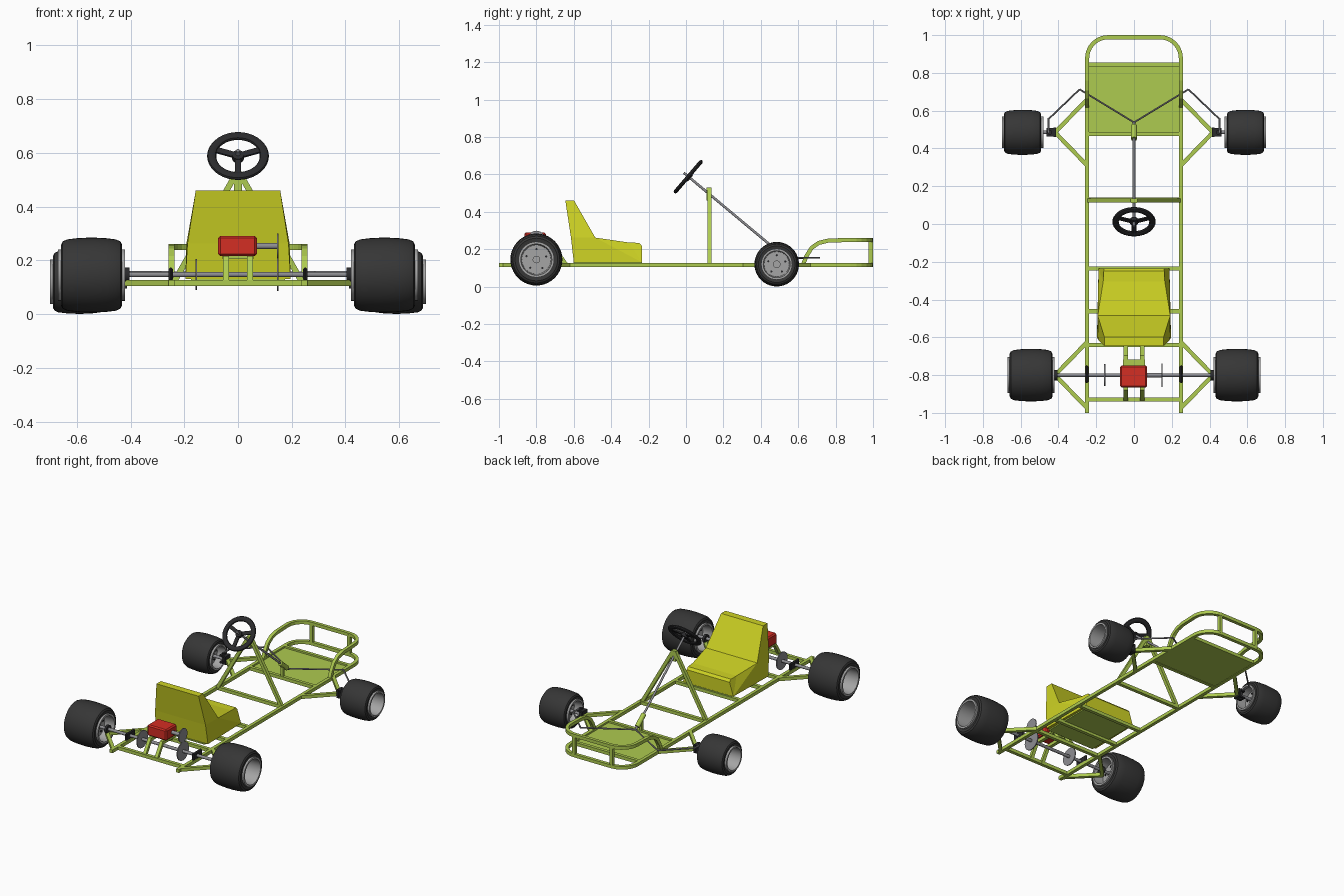
import bpy, bmesh, math
from mathutils import Vector, Matrix

if "Cube" in bpy.data.objects:
    bpy.data.objects.remove(bpy.data.objects["Cube"])


def material(name, r, g, b):
    m = bpy.data.materials.new(name)
    m.diffuse_color = [((c / 255 + 0.055) / 1.055) ** 2.4 for c in (r, g, b)] + [1]
    m.use_nodes = True
    m.node_tree.nodes["Principled BSDF"].inputs["Base Color"].default_value = m.diffuse_color
    return m


GREEN = material("frame green", 174, 203, 80)
YELLOW = material("seat yellow", 206, 211, 36)
RED = material("engine red", 212, 46, 36)
TYRE = material("tyre black", 54, 54, 54)
RIM = material("rim grey", 165, 165, 165)
STEEL = material("steel grey", 142, 142, 146)
BLACK = material("fitting black", 42, 42, 44)


def finish(name, bm, mat, smooth=False):
    bmesh.ops.recalc_face_normals(bm, faces=bm.faces)
    me = bpy.data.meshes.new(name)
    bm.to_mesh(me)
    bm.free()
    me.materials.append(mat)
    ob = bpy.data.objects.new(name, me)
    bpy.context.collection.objects.link(ob)
    if smooth:
        bpy.ops.object.select_all(action='DESELECT')
        ob.select_set(True)
        bpy.context.view_layer.objects.active = ob
        bpy.ops.object.shade_smooth_by_angle(angle=math.radians(35))
    return ob


def sweep(name, pts, r, mat=GREEN, n=4):
    """Tube along a path; n=4 gives a square section of half width r."""
    pts = [Vector(p) for p in pts]
    bm, rings = bmesh.new(), []
    rad = r * math.sqrt(2) if n == 4 else r
    for i, p in enumerate(pts):
        t = (pts[min(i + 1, len(pts) - 1)] - pts[max(i - 1, 0)]).normalized()
        ref = Vector((0, 1, 0)) if abs(t.z) > 0.98 else Vector((0, 0, 1))
        u = t.cross(ref).normalized()
        v = u.cross(t)
        ang = [(k + 0.5) * math.tau / n for k in range(n)]
        rings.append([bm.verts.new(p + rad * (math.cos(a) * u + math.sin(a) * v)) for a in ang])
    for a, b in zip(rings, rings[1:]):
        for k in range(n):
            bm.faces.new((a[k], a[(k + 1) % n], b[(k + 1) % n], b[k]))
    bm.faces.new(rings[0])
    bm.faces.new(rings[-1])
    return finish(name, bm, mat, n > 4)


def box(name, c, size, mat, bevel=0, rot=None):
    bm = bmesh.new()
    bmesh.ops.create_cube(bm, size=1)
    bmesh.ops.scale(bm, vec=size, verts=bm.verts)
    if bevel:
        bmesh.ops.bevel(bm, geom=bm.edges[:], offset=bevel, segments=1, affect='EDGES')
    if rot:
        bm.transform(rot)
    bmesh.ops.translate(bm, vec=c, verts=bm.verts)
    return finish(name, bm, mat)


def lathe(name, profile, c, s, mat, n=36, closed=False):
    """Spin (radius, axial) points about the x axis; s sets the outward side."""
    bm, rows = bmesh.new(), []
    for r, a in profile:
        x = c[0] + s * a
        if r == 0:
            rows.append([bm.verts.new((x, c[1], c[2]))] * n)
        else:
            rows.append([bm.verts.new((x, c[1] + r * math.cos(k * math.tau / n),
                                       c[2] + r * math.sin(k * math.tau / n))) for k in range(n)])
    pairs = list(zip(rows, rows[1:])) + ([(rows[-1], rows[0])] if closed else [])
    for a, b in pairs:
        for k in range(n):
            q = list(dict.fromkeys((a[k], a[(k + 1) % n], b[(k + 1) % n], b[k])))
            bm.faces.new(q)
    return finish(name, bm, mat, True)


def disc(name, x, y, z, r, half, mat, n=28):
    return lathe(name, [(0, -half), (r, -half), (r, half), (0, half)], (x, y, z), 1, mat, n)


T, Z, X = 0.011, 0.116, 0.248     # tube half width, rail height, rail offset

# Front corner arc shared by both loops
arc = [(0.138 + 0.11 * math.cos(a), 0.879 + 0.11 * math.sin(a))
       for a in [i * math.pi / 12 for i in range(7)]]
loop = arc + [(-x, y) for x, y in reversed(arc)]
sweep("main_frame", [(X, -1, Z)] + [(x, y, Z) for x, y in loop] + [(-X, -1, Z)], T)
rise = [(0.625, Z), (0.645, 0.165), (0.672, 0.208), (0.71, 0.234), (0.76, 0.246)]
sweep("front_bumper", [(X, y, z) for y, z in rise] + [(x, y, 0.25) for x, y in loop]
      + [(-X, y, z) for y, z in reversed(rise)], T)

# Cross members
for i, y in enumerate((0.845, 0.476, 0.13, -0.235, -0.462, -0.64, -0.93)):
    sweep(f"cross_bar_{i}", [(-X, y, Z), (X, y, Z)], T)

# Floor and seat plates
box("floor_panel", (0, 0.66, 0.112), (0.49, 0.37, 0.008), GREEN)
box("seat_plate", (0, -0.42, 0.126), (0.35, 0.37, 0.008), GREEN)

for s, side in ((-1, "left"), (1, "right")):
    # Outriggers that carry the wheels
    for part, yc in (("front", 0.485), ("rear", -0.8)):
        for e in (-1, 1):
            sweep(f"{part}_outrigger_{side}", [(s * X, yc + e * 0.175, Z), (s * 0.418, yc, Z)], T)
    # Bumper posts, steering support and engine mount legs
    sweep(f"bumper_post_{side}", [(s * 0.14, 0.988, Z), (s * 0.14, 0.988, 0.25)], T)
    sweep(f"steering_support_{side}", [(s * 0.24, 0.125, Z), (s * 0.008, 0.125, 0.52)], T)
    sweep(f"engine_mount_{side}", [(s * 0.044, -0.64, Z), (s * 0.044, -0.70, 0.205),
                                   (s * 0.044, -0.875, 0.205), (s * 0.044, -0.93, Z)], T)

    # Wheels: (name, x, y, z, tyre radius, half width, rim radius)
    for part, x, y, z, R, h, q in (("front", 0.59, 0.485, 0.12, 0.119, 0.098, 0.08),
                                   ("rear", 0.545, -0.8, 0.145, 0.139, 0.113, 0.092)):
        c = (s * x, y, z)
        half = [(q, h * 0.97), (R * 0.82, h), (R * 0.9, h * 0.95), (R * 0.955, h * 0.8),
                (R * 0.985, h * 0.5), (R, h * 0.15)]
        lathe(f"{part}_tyre_{side}", half + [(r, -a) for r, a in reversed(half)], c, s, TYRE, 40, True)
        o = h + 0.012
        lathe(f"{part}_rim_{side}",
              [(0, -0.5 * h), (q * 0.84, -0.5 * h), (q * 0.9, -o), (q * 1.04, -o), (q * 1.04, -h),
               (q * 0.96, -h * 0.9), (q * 0.96, h * 0.9), (q * 1.04, h), (q * 1.04, o),
               (q * 0.9, o), (q * 0.84, -0.4 * h), (0, -0.4 * h)], c, s, RIM)
        disc(f"{part}_hub_{side}", s * (x - 0.45 * h), y, z, 0.02, 0.018, RIM, 20)
        for k in range(5):
            a = k * math.tau / 5 + 0.3
            disc(f"{part}_wheel_bolt_{side}", s * (x - 0.45 * h), y + 0.6 * q * math.cos(a),
                 z + 0.6 * q * math.sin(a), 0.006, 0.012, BLACK, 8)

    # Steering knuckle, stub axle and linkage
    sweep(f"kingpin_{side}", [(s * 0.446, 0.485, 0.09), (s * 0.446, 0.485, 0.16)], 0.012, BLACK, 12)
    for z in (0.1, 0.146):
        box(f"knuckle_plate_{side}", (s * 0.438, 0.485, z), (0.05, 0.045, 0.01), BLACK)
    box(f"knuckle_back_{side}", (s * 0.42, 0.485, 0.123), (0.012, 0.05, 0.055), BLACK)
    sweep(f"stub_axle_{side}", [(s * 0.44, 0.485, 0.12), (s * 0.56, 0.485, 0.12)], 0.01, STEEL, 12)
    sweep(f"steering_arm_{side}", [(s * 0.453, 0.485, 0.155), (s * 0.453, 0.56, 0.155)], 0.006, STEEL, 8)
    sweep(f"tie_rod_outer_{side}", [(s * 0.453, 0.555, 0.155), (s * 0.288, 0.713, 0.155)], 0.005, STEEL, 8)
    sweep(f"tie_rod_inner_{side}", [(s * 0.288, 0.713, 0.155), (0, 0.538, 0.152)], 0.005, STEEL, 8)

    # Axle bearings
    box(f"axle_bearing_{side}", (s * 0.25, -0.795, 0.148), (0.016, 0.095, 0.05), BLACK, 0.006)
    disc(f"outer_bearing_{side}", s * 0.412, -0.8, 0.145, 0.028, 0.008, BLACK, 20)

# Rear axle, brake disc, sprockets and engine
sweep("rear_axle", [(-0.5, -0.8, 0.147), (0.5, -0.8, 0.147)], 0.01, STEEL, 16)
disc("brake_disc", -0.155, -0.8, 0.147, 0.058, 0.003, STEEL)
disc("axle_sprocket", 0.148, -0.8, 0.147, 0.062, 0.003, STEEL)
disc("engine_sprocket", 0.148, -0.8, 0.253, 0.046, 0.003, STEEL)
sweep("engine_shaft", [(0.06, -0.8, 0.253), (0.15, -0.8, 0.253)], 0.012, STEEL, 16)
box("engine", (-0.002, -0.807, 0.253), (0.144, 0.115, 0.074), RED, 0.008)
box("engine_plate", (0, -0.737, 0.21), (0.115, 0.04, 0.012), GREEN)

# Steering column, sleeve and support cap
wheel_c = Vector((0, 0.012, 0.588))
axis = Vector((0, -0.76, 0.65)).normalized()
sweep("steering_column", [(0, -0.012, 0.609), (0, 0.54, 0.148)], 0.007, STEEL, 12)
sweep("column_sleeve", [(0, 0.45, 0.223), (0, 0.52, 0.164)], 0.016, GREEN, 12)
sweep("sleeve_post", [(0, 0.476, Z), (0, 0.476, 0.2)], 0.009)
box("support_cap", (0, 0.123, 0.495), (0.03, 0.026, 0.07), GREEN)

# Steering wheel: flattened ring, hub and three spokes
tilt = axis.to_track_quat('Z', 'Y').to_matrix().to_4x4()
bm = bmesh.new()
N, K = 36, 10
g = [[bm.verts.new(((0.098 + 0.017 * math.cos(b)) * math.cos(a), (0.098 + 0.017 * math.cos(b)) * math.sin(a),
                    0.011 * math.sin(b))) for b in [j * math.tau / K for j in range(K)]]
     for a in [i * math.tau / N for i in range(N)]]
for i in range(N):
    for j in range(K):
        bm.faces.new((g[i][j], g[(i + 1) % N][j], g[(i + 1) % N][(j + 1) % K], g[i][(j + 1) % K]))
bm.transform(Matrix.Translation(wheel_c) @ tilt)
finish("steering_wheel_rim", bm, BLACK, True)
sweep("steering_wheel_hub", [wheel_c - axis * 0.015, wheel_c + axis * 0.008], 0.022, BLACK, 16)
up = Vector((0, 0.65, 0.76)).normalized()
for k, deg in enumerate((20, 160, 270)):
    a = math.radians(deg)
    d = Vector((math.cos(a), 0, 0)) + up * math.sin(a)
    m = Matrix((d, axis.cross(d), axis)).transposed().to_4x4()
    box(f"steering_wheel_spoke_{k}", wheel_c + d * 0.05, (0.09, 0.024, 0.008), BLACK, 0, m)

# Seat: side outline (y, z, half width) joined across
S = [(-0.645, 0.46, 0.157), (-0.598, 0.46, 0.157), (-0.485, 0.262, 0.192), (-0.305, 0.236, 0.163),
     (-0.25, 0.234, 0.16), (-0.236, 0.218, 0.16), (-0.236, 0.13, 0.188), (-0.60, 0.13, 0.196),
     (-0.615, 0.262, 0.188)]
bm = bmesh.new()
L, R = [[bm.verts.new((s * w, y, z)) for y, z, w in S] for s in (-1, 1)]
for i in range(len(S)):
    j = (i + 1) % len(S)
    bm.faces.new((L[i], L[j], R[j], R[i]))
for V in (L, R):
    for f in ((0, 1, 2, 8), (2, 6, 7, 8), (2, 3, 6), (3, 4, 5, 6)):
        bm.faces.new([V[k] for k in f])
finish("seat", bm, YELLOW)
